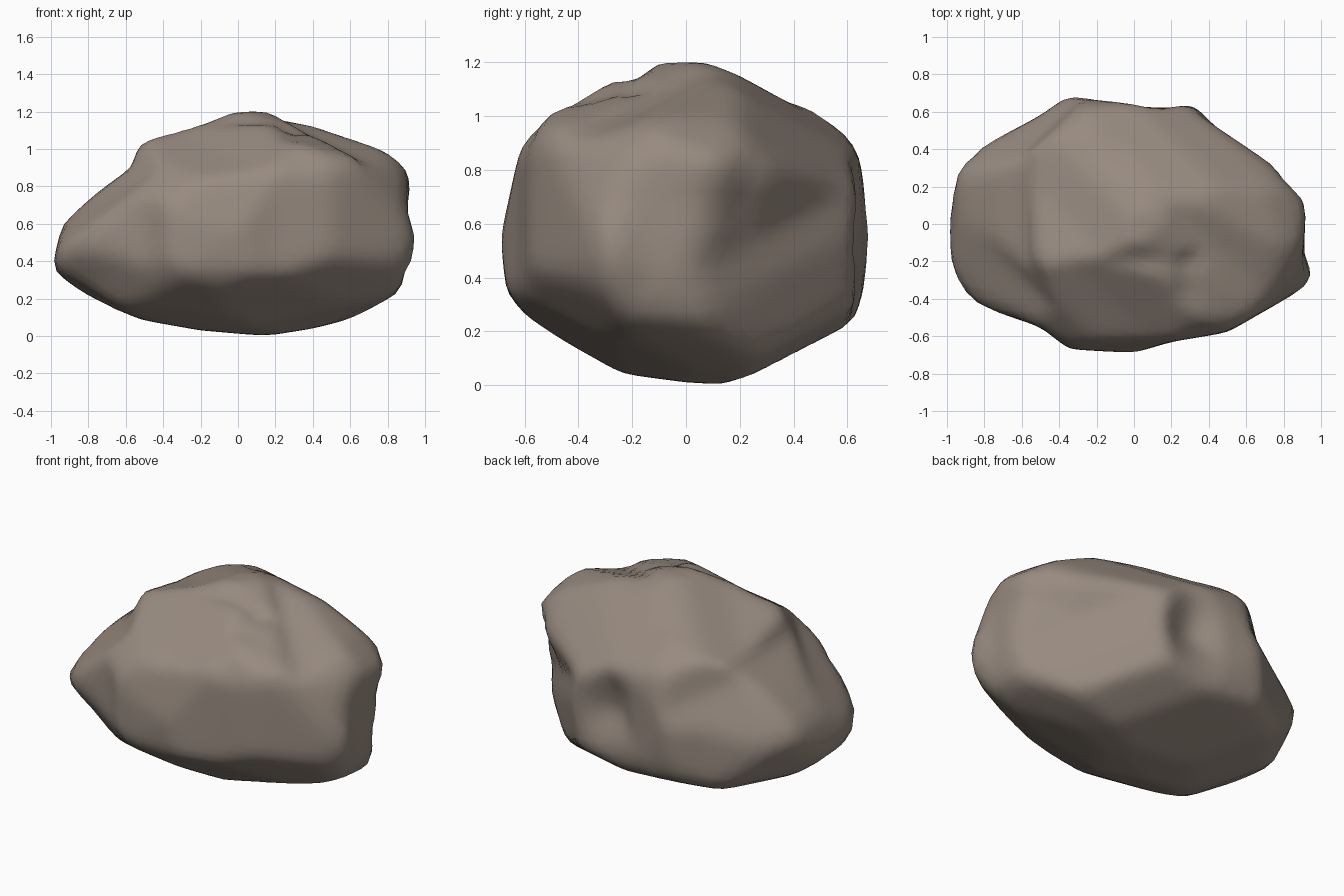
import bpy
import math
from mathutils import Vector, noise

default_cube = bpy.data.objects.get("Cube")
if default_cube:
    bpy.data.objects.remove(default_cube, do_unlink=True)

CENTRE = Vector((0, 0, 0.6))

# Outlines of the boulder in planes through its centre, as (across, up) pairs
front_outline = [(-1, -.24), (-.94, 0), (-.75, .17), (-.57, .3), (-.51, .5), (-.2, .58),
                 (.03, .6), (.24, .6), (.3, .55), (.5, .52), (.7, .45), (.91, .3), (.935, .24),
                 (.9, .08), (1, -.15), (.89, -.26), (.88, -.35), (.77, -.47), (.4, -.56),
                 (.15, -.6), (-.2, -.57), (-.6, -.5), (-.95, -.3)]
side_outline = [(-.69, -.05), (-.67, -.25), (-.6, -.34), (-.48, -.45), (-.3, -.55), (0, -.59),
                (.18, -.6), (.4, -.5), (.62, -.38), (.66, -.25), (.69, .02), (.64, .27),
                (.52, .43), (.4, .44), (.2, .55), (.08, .6), (-.1, .6), (-.2, .52),
                (-.3, .55), (-.4, .45), (-.5, .45), (-.62, .27)]
top_outline = [(-1, -.15), (-.97, .25), (-.92, .36), (-.5, .58), (-.35, .69), (-.2, .66),
               (0, .65), (.25, .66), (.33, .67), (.5, .55), (.76, .34), (.8, .23), (.93, .13),
               (.9, -.2), (1, -.27), (.9, -.35), (.5, -.58), (.2, -.63), (0, -.69),
               (-.35, -.67), (-.5, -.55), (-.92, -.41)]
front_left_outline = [(-.94, .01), (-.62, .27), (-.5, .49), (-.23, .51), (.01, .57), (.17, .57),
                      (.47, .39), (.68, .19), (.8, .04), (.7, -.22), (.69, -.39), (.67, -.55),
                      (.36, -.62), (-.12, -.6), (-.38, -.5), (-.66, -.36), (-.79, -.16)]
back_right_outline = [(-.8, .38), (-.48, .59), (-.2, .55), (-.13, .6), (.1, .6), (.37, .43),
                      (.59, .32), (.81, .09), (.94, -.14), (.87, -.4), (.5, -.58),
                      (.07, -.63), (-.41, -.51), (-.65, -.37), (-.68, -.1), (-.66, .06),
                      (-.75, .25)]
underside_outline = [(-.9, .08), (-.78, .39), (-.66, .53), (-.18, .62), (.1, .59), (.43, .5),
                     (.65, .36), (.68, .17), (.89, -.22), (.68, -.55), (.22, -.65),
                     (-.24, -.56), (-.61, -.34), (-.85, -.1)]

# Bumps (positive) and dents (negative): position, radius, height
features = [
    ((1, -.26, .45), .16, .12),      # pointed corner of the left end
    ((-1, -.1, .4), .3, .06),        # rounded point of the right end
    ((.12, .56, .57), .23, -.22),    # hollow in the back
    ((.85, .26, .57), .24, -.17),    # hollow in the left end
    ((.3, -.27, 1.05), .17, -.13),   # groove running down the front
    ((.45, -.15, 1.08), .13, -.06),
    ((.3, -.45, .82), .15, -.1),
    ((.45, -.55, .62), .16, -.07),
    ((-.15, -.5, .8), .28, .04),
    ((-.22, .25, 1.12), .16, -.08),  # hollows on top
    ((0, -.02, 1.17), .1, -.05),
    ((-.6, -.12, .9), .16, -.06),    # step towards the right end
    ((-.6, -.4, .5), .18, .04),
]


def plane_axes(turn, tilt):
    """Across and up axes of a plane, turned about z from the front and tilted back."""
    a, t = math.radians(turn), math.radians(tilt)
    across = Vector((math.cos(a), math.sin(a), 0))
    toward = Vector((math.sin(a), -math.cos(a), 0))
    return across, Vector((0, 0, math.cos(t))) - toward * math.sin(t)


def segments(points):
    """Neighbouring pairs of outline points, in order round the middle."""
    ring = [Vector(p) for p in sorted(points, key=lambda p: math.atan2(p[1], p[0]))]
    return list(zip(ring, ring[1:] + ring[:1]))


def outline_reach(outline, direction):
    """Distance along the direction at which it meets the outline's straight edges."""
    edges, (across, up) = outline
    ray = Vector((direction.dot(across), direction.dot(up)))
    for a, b in edges:
        if a.cross(ray) >= 0 and ray.cross(b) >= 0 and ray.dot(a + b) > 0:
            return a.cross(b) / max(ray.cross(b - a), 1e-6)
    return math.inf


TILT = 20
main_outlines = [(segments(front_outline), plane_axes(0, 0)),
                 (segments(side_outline), plane_axes(90, 0)),
                 (segments(top_outline), plane_axes(0, 90))]
slanted_outlines = [(segments(front_left_outline), plane_axes(45, TILT)),
                    (segments(back_right_outline), plane_axes(225, TILT)),
                    (segments(underside_outline), plane_axes(135, -TILT))]
POWER = 2.7
FULLNESS = 1.05


def boulder_point(direction):
    """Round body from the main outlines, with features, trimmed by every outline."""
    reaches = [outline_reach(outline, direction) for outline in main_outlines]
    total = sum(reach ** -POWER for reach in reaches)
    radius = FULLNESS * (2 / total) ** (1 / POWER)
    surface = CENTRE + direction * radius
    for place, spread, height in features:
        distance = (surface - Vector(place)).length
        radius += height * math.exp(-(distance / spread) ** 2)
    radius += 0.015 * noise.noise(direction * 4)
    limits = [outline_reach(outline, direction) for outline in slanted_outlines]
    return CENTRE + direction * min([radius] + reaches + limits)


# Boulder body
bpy.ops.mesh.primitive_ico_sphere_add(subdivisions=5, radius=1, location=(0, 0, 0))
boulder = bpy.context.object
boulder.name = "boulder"
boulder.data.name = "boulder"
for vertex in boulder.data.vertices:
    vertex.co = boulder_point(vertex.co.normalized())
bpy.ops.object.shade_smooth()

# Weathered edges
weathering = boulder.modifiers.new("weathering", 'SMOOTH')
weathering.factor = 0.5
weathering.iterations = 3

# Brown grey stone
stone = bpy.data.materials.new("brown_grey_stone")
stone.use_nodes = True
colour = (0.315, 0.258, 0.216, 1)
stone.diffuse_color = colour
shader = stone.node_tree.nodes["Principled BSDF"]
shader.inputs["Base Color"].default_value = colour
shader.inputs["Roughness"].default_value = 0.9
boulder.data.materials.append(stone)
